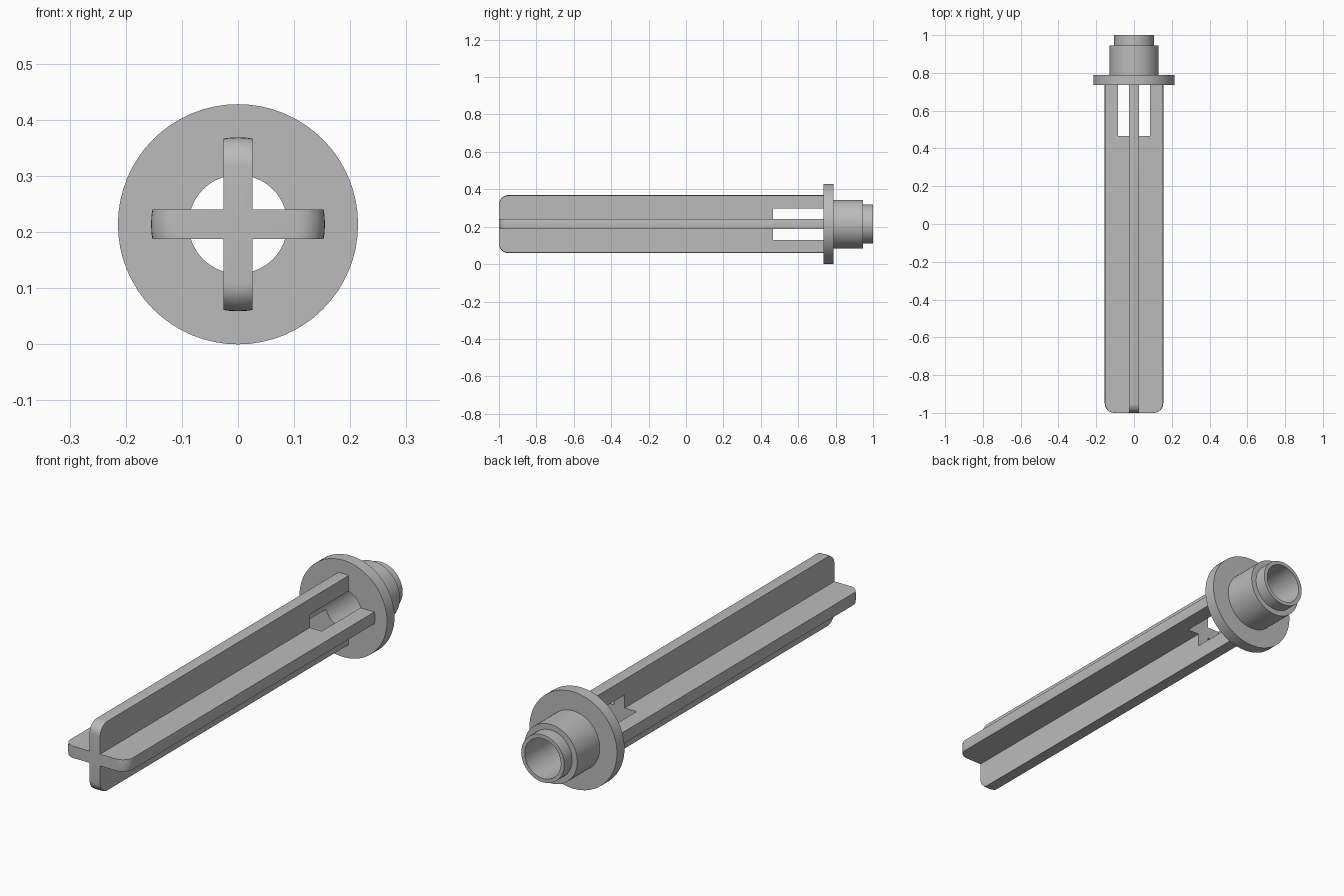
import bpy, bmesh, math
from mathutils import Vector

if "Cube" in bpy.data.objects:
    bpy.data.objects.remove(bpy.data.objects["Cube"], do_unlink=True)

AXIS_Z = 0.214      # height of the long axis
BORE = 0.088        # radius of the hollow
FIN_R = 0.155       # reach of the fins
FIN_T = 0.052       # fin thickness
CORNER = 0.05       # rounding at the fin tips
SEGMENTS = 64

grey = bpy.data.materials.new("light_grey")
grey.use_nodes = True
colour = (0.5, 0.5, 0.5, 1)
grey.diffuse_color = colour
grey.node_tree.nodes["Principled BSDF"].inputs["Base Color"].default_value = colour


def make_object(name, bm):
    bmesh.ops.recalc_face_normals(bm, faces=bm.faces)
    mesh = bpy.data.meshes.new(name)
    bm.to_mesh(mesh)
    bm.free()
    mesh.materials.append(grey)
    obj = bpy.data.objects.new(name, mesh)
    bpy.context.collection.objects.link(obj)
    return obj


def lathe(name, profile, closed=False):
    """Spin (radius, y) points around the long axis."""
    bm = bmesh.new()
    verts = [bm.verts.new((r, y, AXIS_Z)) for r, y in profile]
    edges = [bm.edges.new(pair) for pair in zip(verts, verts[1:])]
    if closed:
        edges.append(bm.edges.new((verts[-1], verts[0])))
    bmesh.ops.spin(bm, geom=verts + edges, cent=(0, 0, AXIS_Z), axis=(0, 1, 0),
                   angle=math.tau, steps=SEGMENTS, use_merge=False)
    bmesh.ops.remove_doubles(bm, verts=bm.verts, dist=0.0001)
    return make_object(name, bm)


def combine(target, tool, operation):
    mod = target.modifiers.new(operation.lower(), 'BOOLEAN')
    mod.operation = operation
    mod.solver = 'EXACT'
    mod.object = tool
    bpy.context.view_layer.objects.active = target
    bpy.ops.object.modifier_apply(modifier=mod.name)
    bpy.data.objects.remove(tool, do_unlink=True)


def smooth(obj):
    bpy.ops.object.select_all(action='DESELECT')
    obj.select_set(True)
    bpy.context.view_layer.objects.active = obj
    bpy.ops.object.shade_smooth_by_angle(angle=math.radians(30))


# Hollow collar: flange, sleeve and stepped spigot
collar = lathe("flanged_collar", [
    (BORE, 0.735), (0.214, 0.735), (0.214, 0.788), (0.13, 0.788),
    (0.13, 0.945), (0.105, 0.945), (0.105, 1.0), (BORE, 1.0)], closed=True)


# Cross-shaped shaft, extruded from a plus outline
bm = bmesh.new()
t, w = FIN_T / 2, 0.2
quarter = [Vector((w, -t)), Vector((w, t)), Vector((t, t))]
outline = []
for turn in range(4):
    c, s = round(math.cos(turn * math.pi / 2)), round(math.sin(turn * math.pi / 2))
    outline += [(c * p.x - s * p.y, s * p.x + c * p.y) for p in quarter]
face = bm.faces.new([bm.verts.new((x, -1.1, z + AXIS_Z)) for x, z in outline])
grown = bmesh.ops.extrude_face_region(bm, geom=[face])
bmesh.ops.translate(bm, vec=(0, 1.845, 0),
                    verts=[v for v in grown["geom"] if isinstance(v, bmesh.types.BMVert)])
shaft = make_object("cross_shaft", bm)

# Trim the fins to a round envelope with softened front corners
arc = [(FIN_R - CORNER * (1 - math.sin(a)), -1 + CORNER * (1 - math.cos(a)))
       for a in (i * math.pi / 16 for i in range(9))]
envelope = lathe("envelope_cutter", [(0, -1)] + arc + [(FIN_R, 0.74), (0, 0.74)])
combine(shaft, envelope, 'INTERSECT')

# Continue the bore into the rear of the fins
bore = lathe("bore_cutter", [(0, 0.465), (BORE, 0.465), (BORE, 0.9), (0, 0.9)])
combine(shaft, bore, 'DIFFERENCE')

for part in (collar, shaft):
    smooth(part)
